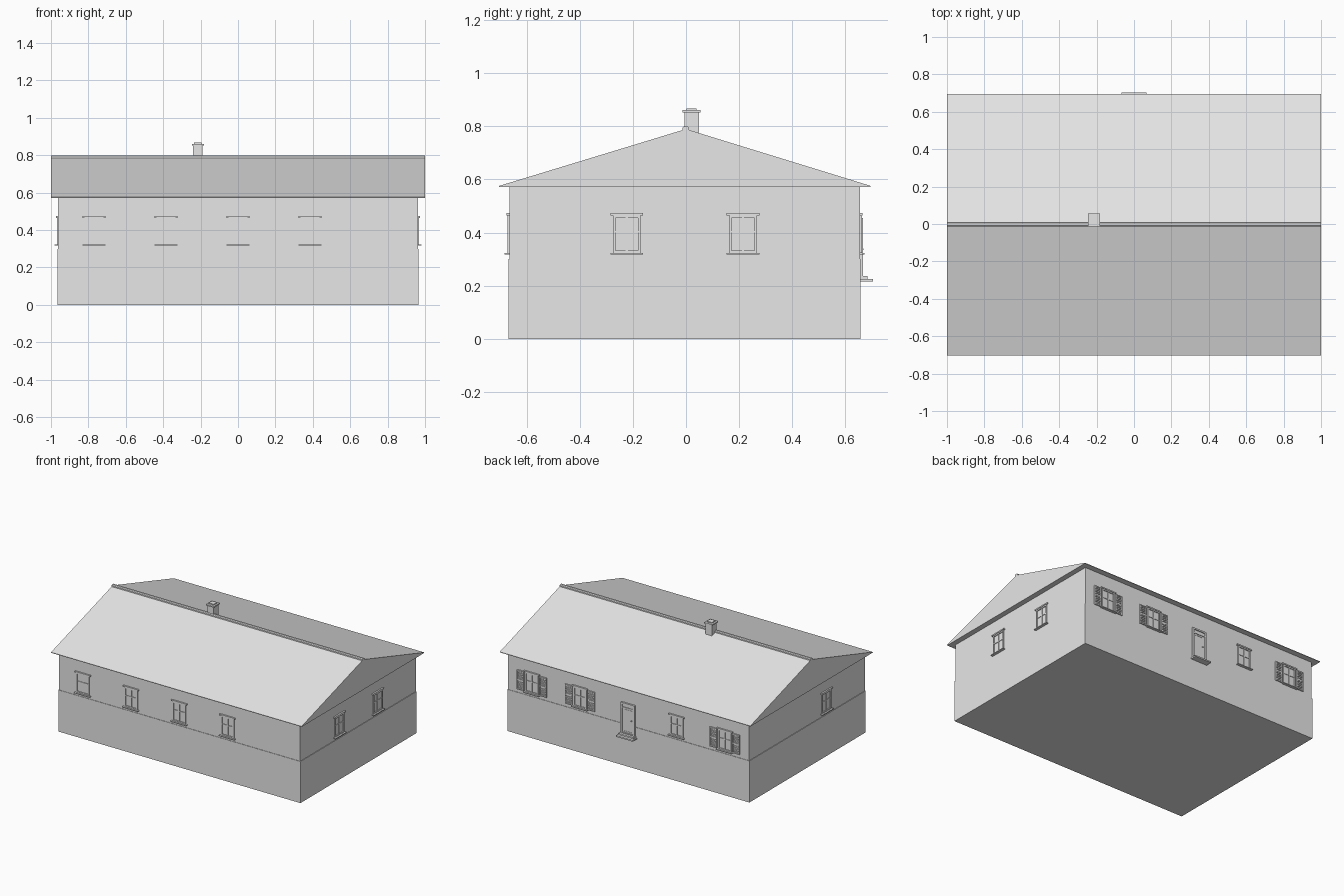
import bpy, bmesh
from math import radians
from mathutils import Matrix, Vector

cube = bpy.data.objects.get("Cube")
if cube:
    bpy.data.objects.remove(cube, do_unlink=True)

grey = bpy.data.materials.new("plain grey")
grey.use_nodes = True
grey.diffuse_color = (0.8, 0.8, 0.8, 1)
grey.node_tree.nodes["Principled BSDF"].inputs["Base Color"].default_value = grey.diffuse_color


def finish(name, bm, matrix=Matrix()):
    mesh = bpy.data.meshes.new(name)
    bmesh.ops.recalc_face_normals(bm, faces=bm.faces)
    bm.to_mesh(mesh)
    bm.free()
    mesh.materials.append(grey)
    obj = bpy.data.objects.new(name, mesh)
    obj.matrix_world = matrix
    bpy.context.collection.objects.link(obj)
    return obj


def box(bm, x0, x1, y0, y1, z0, z1):
    size = (x1 - x0, y1 - y0, z1 - z0)
    mid = Vector((x0 + x1, y0 + y1, z0 + z1)) / 2
    bmesh.ops.create_cube(bm, size=1, matrix=Matrix.Translation(mid) @ Matrix.Diagonal((*size, 1)))


def boxes(name, *extents):
    bm = bmesh.new()
    for e in extents:
        box(bm, *e)
    return finish(name, bm)


def extrude_x(name, profile, half):
    bm = bmesh.new()
    face = bm.faces.new([bm.verts.new((-half, y, z)) for y, z in profile])
    new = bmesh.ops.extrude_face_region(bm, geom=[face])["geom"]
    verts = [v for v in new if isinstance(v, bmesh.types.BMVert)]
    bmesh.ops.translate(bm, verts=verts, vec=(2 * half, 0, 0))
    return finish(name, bm)


# Main masses
FRONT, BACK, SIDE, EAVE = -0.665, 0.654, 0.962, 0.572
boxes("lower_wall", (-0.966, 0.966, -0.668, 0.657, 0, 0.3))
boxes("upper_wall", (-SIDE, SIDE, FRONT, BACK, 0.3, EAVE))
extrude_x("gable_roof", [(-0.703, EAVE), (0.695, EAVE), (0.695, EAVE + 0.004),
                         (0, 0.79), (-0.703, EAVE + 0.004)], 1.0)
extrude_x("ridge_cap", [(-0.013, 0.782), (0.012, 0.782), (0.012, 0.795),
                        (0.006, 0.8), (-0.007, 0.8), (-0.013, 0.795)], 1.0)
boxes("chimney",
      (-0.24, -0.19, -0.006, 0.048, 0.76, 0.852),
      (-0.247, -0.183, -0.014, 0.055, 0.852, 0.861),
      (-0.235, -0.195, 0.002, 0.04, 0.861, 0.868))


# Openings are built facing -y, with the wall surface at y = 0
def facade(x, y, turn):
    return Matrix.Translation((x, y, 0)) @ Matrix.Rotation(radians(turn), 4, "Z")


def bordered(bm, x0, x1, z0, z1, t, depth):
    box(bm, x0, x0 + t, -depth, 0, z0, z1)
    box(bm, x1 - t, x1, -depth, 0, z0, z1)
    box(bm, x0 + t, x1 - t, -depth, 0, z0, z0 + t)
    box(bm, x0 + t, x1 - t, -depth, 0, z1 - t, z1)


def window(name, matrix, shutters=False):
    bm = bmesh.new()
    low, high, w = 0.324, 0.465, 0.052
    bordered(bm, -w, w, low, high, 0.009, 0.007)
    box(bm, -w, w, -0.001, 0, low, high)                    # glass
    box(bm, -0.004, 0.004, -0.005, 0, low, high)            # mullion
    box(bm, -w, w, -0.005, 0, 0.4, 0.407)                   # transom
    box(bm, -0.062, 0.062, -0.018, 0, 0.318, low)           # sill
    box(bm, -0.062, 0.062, -0.011, 0, high, 0.474)          # lintel
    finish(name, bm, matrix)
    if shutters:
        bm = bmesh.new()
        for x in (-0.118, 0.062):
            bordered(bm, x, x + 0.056, low, high, 0.008, 0.008)
            box(bm, x, x + 0.056, -0.008, 0, 0.392, 0.4)
            for i in range(10):
                z = low + 0.012 + i * 0.0125
                box(bm, x + 0.008, x + 0.048, -0.006, 0, z, z + 0.006)
        finish(name + "_shutters", bm, matrix)


for i in range(4):
    window(f"front_window_{i + 1}", facade(-0.77 + i * 0.385, FRONT, 0))
for i, (x, shuttered) in enumerate([(0.77, True), (0.385, True), (-0.385, False), (-0.77, True)]):
    window(f"back_window_{i + 1}", facade(x, BACK, 180), shuttered)
for i, y in enumerate((-0.223, 0.215)):
    window(f"left_window_{i + 1}", facade(SIDE, y, 90))
window("right_window", facade(-SIDE, -0.223, -90))

# Back door with a cross rail, handle and two steps
bm = bmesh.new()
bordered(bm, -0.056, 0.056, 0.232, 0.456, 0.011, 0.013)
box(bm, -0.045, 0.045, -0.006, 0, 0.232, 0.45)
bordered(bm, -0.036, 0.036, 0.25, 0.41, 0.004, 0.008)
box(bm, -0.045, 0.045, -0.01, 0, 0.418, 0.425)
box(bm, 0.026, 0.034, -0.014, 0, 0.335, 0.341)
finish("back_door", bm, facade(0, BACK, 180))
boxes("door_steps",
      (-0.067, 0.067, BACK, 0.703, 0.216, 0.226),
      (-0.06, 0.06, BACK, 0.684, 0.226, 0.236))
